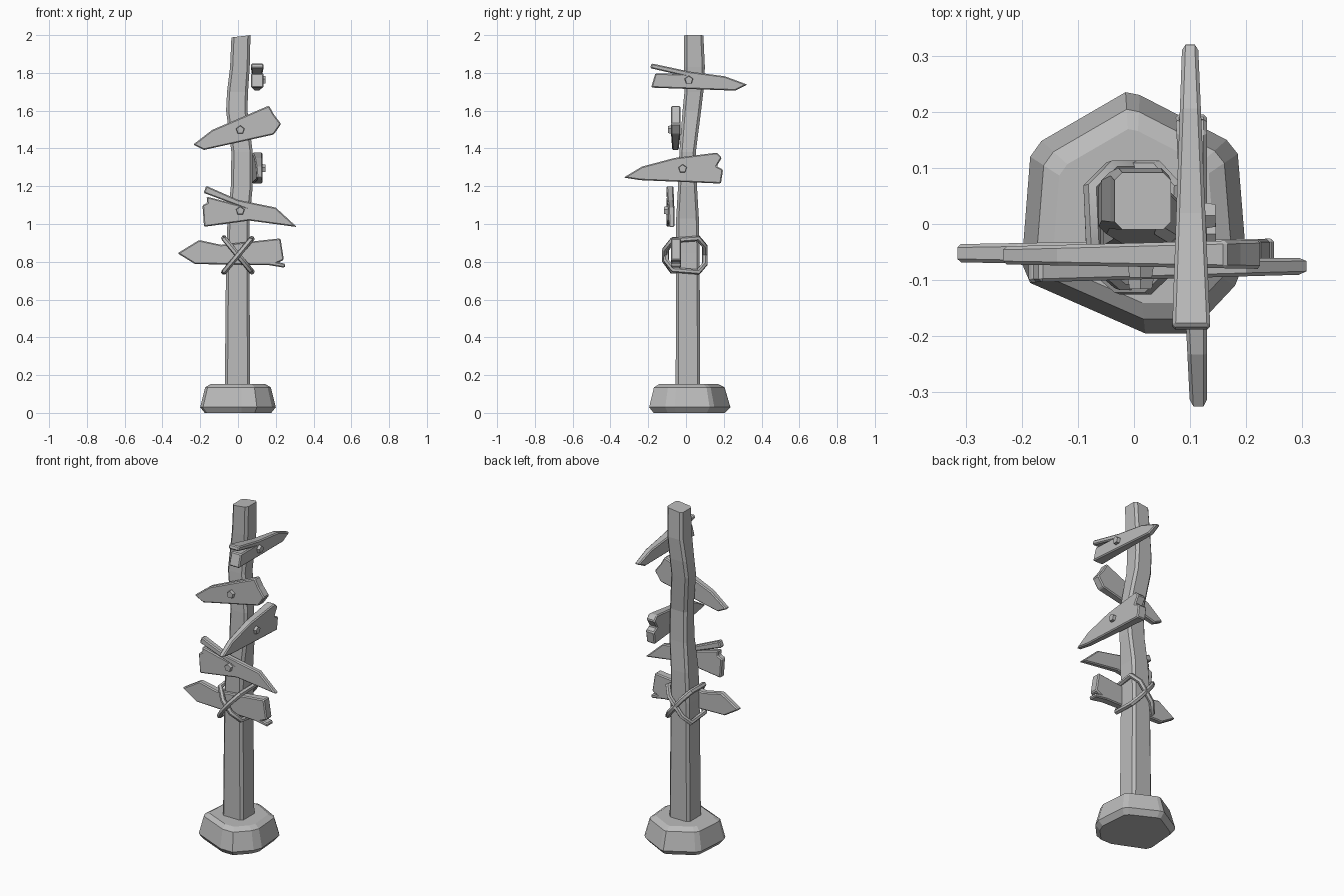
import bpy, bmesh, math
from mathutils import Vector

cube = bpy.data.objects.get("Cube")
if cube:
    bpy.data.objects.remove(cube, do_unlink=True)

GREY = (0.5, 0.5, 0.5, 1.0)
mat = bpy.data.materials.new("weathered grey")
mat.use_nodes = True
mat.diffuse_color = GREY
bsdf = mat.node_tree.nodes["Principled BSDF"]
bsdf.inputs["Base Color"].default_value = GREY
bsdf.inputs["Roughness"].default_value = 0.8


def add_object(name, bm):
    bmesh.ops.recalc_face_normals(bm, faces=bm.faces)
    mesh = bpy.data.meshes.new(name)
    bm.to_mesh(mesh)
    bm.free()
    mesh.materials.append(mat)
    ob = bpy.data.objects.new(name, mesh)
    bpy.context.collection.objects.link(ob)
    return ob


def loft(name, rings):
    """Skin a stack of equal-length rings and cap both ends."""
    bm = bmesh.new()
    loops = [[bm.verts.new(p) for p in ring] for ring in rings]
    n = len(loops[0])
    for a, b in zip(loops, loops[1:]):
        for i in range(n):
            j = (i + 1) % n
            bm.faces.new((a[i], a[j], b[j], b[i]))
    bm.faces.new(loops[0][::-1])
    bm.faces.new(loops[-1])
    return add_object(name, bm)


def bevel(ob, width):
    mod = ob.modifiers.new("worn edges", "BEVEL")
    mod.width = width
    mod.segments = 1
    mod.limit_method = "ANGLE"
    mod.angle_limit = math.radians(40)


# Stone foot: an irregular outline scaled through a chamfered profile
outline = [(-0.015, 0.235), (0.01, 0.23), (0.165, 0.15), (0.185, 0.125),
           (0.2, -0.06), (0.18, -0.11), (0.1, -0.195), (0.02, -0.195),
           (-0.185, -0.105), (-0.2, -0.07), (-0.185, 0.12), (-0.165, 0.148)]
profile = [(0.0, 0.88), (0.03, 1.0), (0.135, 0.87), (0.153, 0.72)]
loft("stone_foot", [[(x * s, y * s, z) for x, y in outline] for z, s in profile])


# Crooked post: chamfered rectangles (z, x min, x max, y min, y max)
def chamfered(z, x0, x1, y0, y1, c=0.014):
    return [(x0 + c, y0, z), (x1 - c, y0, z), (x1, y0 + c, z), (x1, y1 - c, z),
            (x1 - c, y1, z), (x0 + c, y1, z), (x0, y1 - c, z), (x0, y0 + c, z)]


sections = [(0.1, -0.07, 0.065, -0.055, 0.075),
            (0.85, -0.063, 0.06, -0.052, 0.072),
            (1.03, -0.055, 0.062, -0.052, 0.068),
            (1.2, -0.038, 0.078, -0.042, 0.058),
            (1.38, -0.035, 0.078, -0.035, 0.052),
            (1.6, -0.063, 0.05, -0.018, 0.08),
            (1.7, -0.058, 0.053, -0.008, 0.092),
            (1.83, -0.042, 0.062, -0.01, 0.1),
            (1.99, -0.035, 0.066, -0.01, 0.092)]
post = loft("crooked_post", [chamfered(*s) for s in sections])
for v in post.data.vertices:
    if v.co.z > 1.95:
        v.co.z = 1.992 + 0.12 * v.co.x


# Sign boards: side profile (along, height) given thickness; depth varies along it
def board(name, side, points, start, end):
    """start and end give (along, inner depth, outer depth)."""
    def place(along, z, k):
        t = (along - start[0]) / (end[0] - start[0])
        depth = start[k] + (end[k] - start[k]) * t
        return (depth, along, z) if side else (along, -depth, z)
    ob = loft(name, [[place(a, z, k) for a, z in points] for k in (1, 2)])
    bevel(ob, 0.006)


board("tied_board", False,
      [(-0.32, 0.845), (-0.206, 0.915), (-0.09, 0.89), (0.225, 0.924),
       (0.243, 0.81), (0.215, 0.797), (0.25, 0.79), (0.248, 0.768),
       (0.165, 0.782), (-0.228, 0.788)],
      (-0.32, 0.036, 0.068), (0.25, 0.026, 0.08))
board("lower_front_board", False,
      [(-0.168, 1.202), (0.0, 1.128), (0.2, 1.087), (0.312, 0.984),
       (0.06, 1.018), (-0.18, 0.985), (-0.188, 1.1), (-0.163, 1.112),
       (-0.166, 1.145), (-0.05, 1.115), (-0.182, 1.165)],
      (-0.18, 0.066, 0.104), (0.312, 0.06, 0.09))
board("upper_front_board", False,
      [(-0.238, 1.42), (-0.137, 1.498), (0.164, 1.627), (0.19, 1.58),
       (0.228, 1.53), (0.19, 1.474), (-0.18, 1.392)],
      (-0.238, 0.04, 0.072), (0.228, 0.028, 0.08))
board("lower_side_board", True,
      [(-0.33, 1.246), (-0.233, 1.304), (-0.06, 1.35), (0.164, 1.378),
       (0.19, 1.352), (0.162, 1.305), (0.196, 1.288), (0.185, 1.214),
       (-0.243, 1.232)],
      (-0.33, 0.1, 0.13), (0.196, 0.074, 0.13))
board("upper_side_board", True,
      [(0.325, 1.738), (0.206, 1.782), (0.02, 1.807), (-0.182, 1.85),
       (-0.19, 1.825), (-0.06, 1.795), (-0.162, 1.798), (-0.185, 1.722),
       (0.26, 1.706)],
      (0.325, 0.086, 0.114), (-0.185, 0.068, 0.136))


# Five-sided nail heads
def nail(name, position, direction):
    bm = bmesh.new()
    bmesh.ops.create_cone(bm, cap_ends=True, segments=5, radius1=0.026,
                          radius2=0.021, depth=0.03)
    ob = add_object(name, bm)
    ob.location = position
    ob.rotation_euler = Vector(direction).to_track_quat("Z", "Y").to_euler()


nail("lower_front_nail", (0.012, -0.101, 1.07), (0, -1, 0))
nail("upper_front_nail", (0.012, -0.08, 1.498), (0, -1, 0))
nail("lower_side_nail", (0.131, -0.018, 1.293), (1, 0, 0))
nail("upper_side_nail", (0.13, 0.015, 1.762), (1, 0, 0))


# Two opposite tilted rope loops crossing at the front and back
loop = [(-0.025, -0.108), (0.025, -0.108), (0.065, -0.07), (0.074, 0.06),
        (0.04, 0.095), (-0.04, 0.095), (-0.076, 0.06), (-0.07, -0.07)]
for name, slope in (("rising_rope", 1.2), ("falling_rope", -1.2)):
    curve = bpy.data.curves.new(name, "CURVE")
    curve.dimensions = "3D"
    curve.bevel_depth = 0.015
    curve.bevel_resolution = 1
    spline = curve.splines.new("POLY")
    spline.points.add(len(loop) - 1)
    for p, (x, y) in zip(spline.points, loop):
        lift = 0.004 if slope > 0 and y < 0 else -0.004
        p.co = (x, y - lift, 0.835 + slope * x, 1)
    spline.use_cyclic_u = True
    curve.materials.append(mat)
    rope = bpy.data.objects.new(name, curve)
    bpy.context.collection.objects.link(rope)
    bpy.ops.object.select_all(action="DESELECT")
    rope.select_set(True)
    bpy.context.view_layer.objects.active = rope
    bpy.ops.object.convert(target="MESH")
    bpy.ops.object.shade_smooth_by_angle(angle=math.radians(50))
